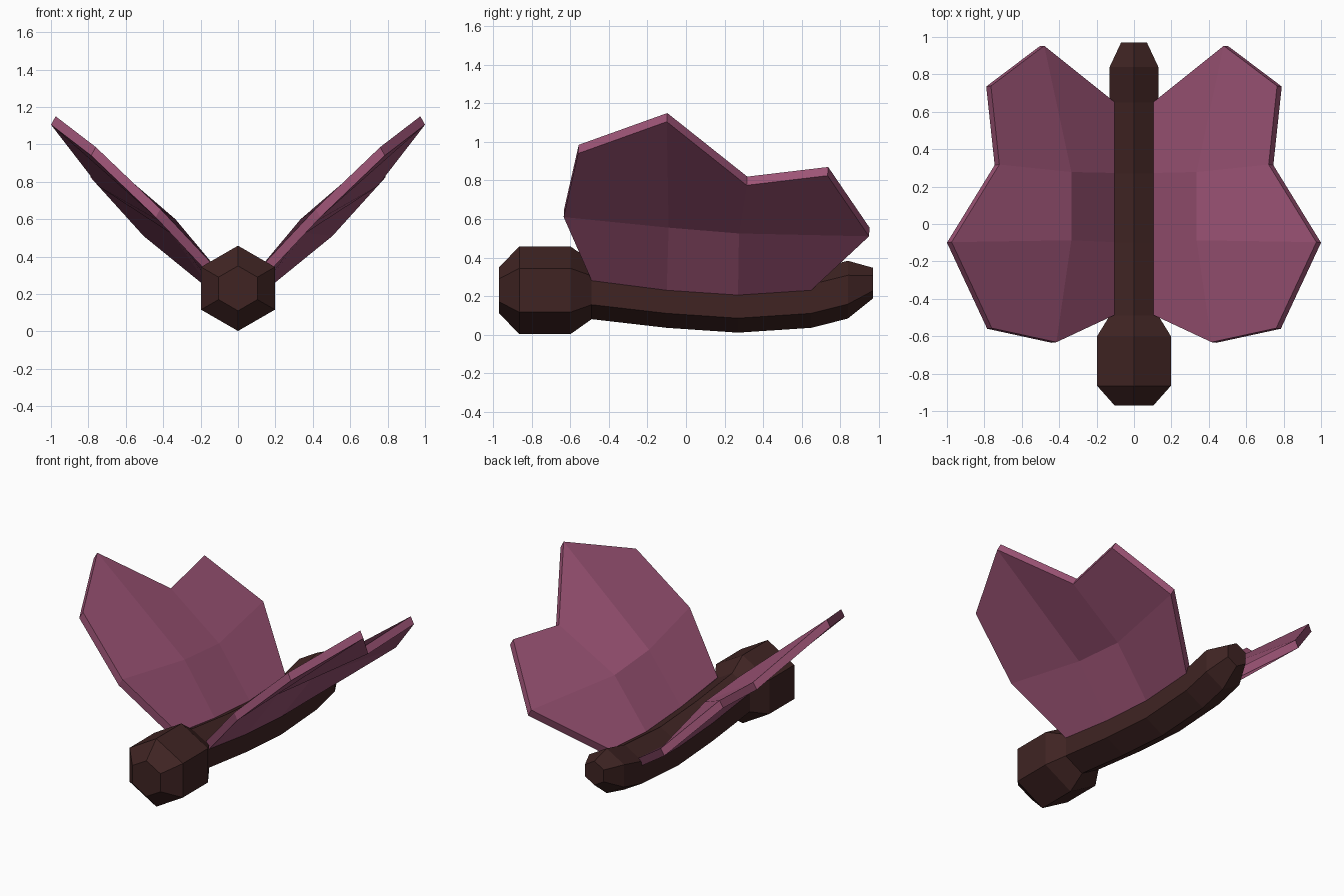
import bpy, bmesh, math

cube = bpy.data.objects.get("Cube")
if cube:
    bpy.data.objects.remove(cube, do_unlink=True)


def make_material(name, rgb):
    mat = bpy.data.materials.new(name)
    mat.use_nodes = True
    mat.diffuse_color = (*rgb, 1)
    mat.node_tree.nodes["Principled BSDF"].inputs["Base Color"].default_value = (*rgb, 1)
    return mat


dark_brown = make_material("dark brown", (0.050, 0.0175, 0.0165))
mauve_pink = make_material("mauve pink", (0.335, 0.088, 0.180))


def finish(bm, name, mat):
    bmesh.ops.recalc_face_normals(bm, faces=bm.faces)
    mesh = bpy.data.meshes.new(name)
    bm.to_mesh(mesh)
    bm.free()
    mesh.materials.append(mat)
    obj = bpy.data.objects.new(name, mesh)
    bpy.context.collection.objects.link(obj)
    return obj


def hex_loft(name, rings, cap_start, cap_end):
    """Hexagonal tube along y; each ring is (y, centre z, radius)."""
    bm = bmesh.new()
    loops = []
    for y, z, r in rings:
        angles = [math.radians(90 + 60 * i) for i in range(6)]
        loops.append([bm.verts.new((r * math.cos(a), y, z + r * math.sin(a))) for a in angles])
    for a, b in zip(loops, loops[1:]):
        for i in range(6):
            j = (i + 1) % 6
            bm.faces.new((a[i], a[j], b[j], b[i]))
    if cap_start:
        bm.faces.new(loops[0])
    if cap_end:
        bm.faces.new(loops[-1])
    return finish(bm, name, dark_brown)


# Head and gently sagging body, meeting at an open neck ring
hex_loft("head", [(-0.97, 0.23, 0.12), (-0.865, 0.23, 0.228),
                  (-0.60, 0.23, 0.228), (-0.49, 0.23, 0.15)], True, False)
hex_loft("body", [(-0.49, 0.23, 0.15), (-0.10, 0.185, 0.15), (0.27, 0.16, 0.15),
                  (0.65, 0.185, 0.15), (0.84, 0.233, 0.15), (0.97, 0.267, 0.08)], False, True)

# Underside of the left wing: rows run front to back, each from root to tip
WING_ROWS = [
    [(0.13, -0.49, 0.28), (0.44, -0.635, 0.61), (0.785, -0.56, 0.94)],
    [(0.13, -0.10, 0.23), (0.36, -0.09, 0.555), (1.00, -0.10, 1.105)],
    [(0.13, 0.27, 0.205), (0.36, 0.275, 0.525), (0.745, 0.315, 0.775)],
    [(0.13, 0.65, 0.23), (0.505, 0.95, 0.51), (0.79, 0.735, 0.825)],
]
THICKNESS = (-0.025, 0.003, 0.045)


def make_wing(name, side):
    bm = bmesh.new()
    grid = [[bm.verts.new((side * x, y, z)) for x, y, z in row] for row in WING_ROWS]
    for a, b in zip(grid, grid[1:]):
        for i in range(2):
            bm.faces.new((a[i], a[i + 1], b[i + 1], b[i]))
    # Thicken the sheet upwards and inwards, keeping the underside
    ret = bmesh.ops.extrude_face_region(bm, geom=bm.faces[:], use_keep_orig=True)
    top = [g for g in ret["geom"] if isinstance(g, bmesh.types.BMVert)]
    bmesh.ops.translate(bm, verts=top, vec=(side * THICKNESS[0], *THICKNESS[1:]))
    return finish(bm, name, mauve_pink)


make_wing("left_wing", 1)
make_wing("right_wing", -1)
